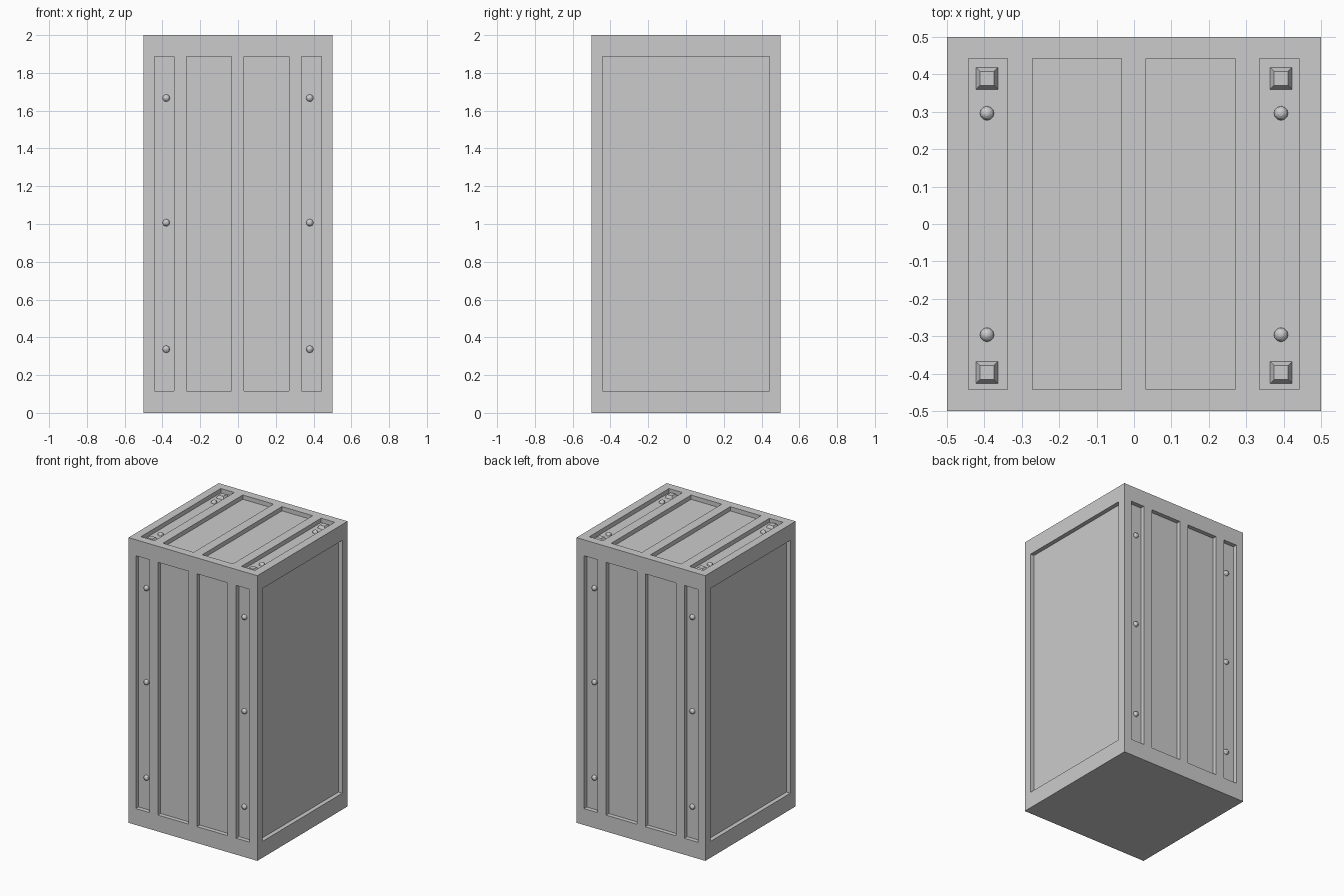
import bpy, bmesh
from mathutils import Matrix, Vector

if "Cube" in bpy.data.objects:
    bpy.data.objects.remove(bpy.data.objects["Cube"])

DEPTH = 0.03
SLOTS = [(-0.443, -0.338), (-0.272, -0.034), (0.032, 0.27), (0.336, 0.441)]
Z0, Z1 = 0.115, 1.888


def add_box(bm, lo, hi):
    lo, hi = Vector(lo), Vector(hi)
    m = Matrix.Translation((lo + hi) / 2) @ Matrix.Diagonal((*(hi - lo), 1))
    bmesh.ops.create_cube(bm, size=1, matrix=m)


def to_object(bm, name):
    me = bpy.data.meshes.new(name)
    bm.to_mesh(me)
    bm.free()
    ob = bpy.data.objects.new(name, me)
    bpy.context.collection.objects.link(ob)
    return ob


# Main block
bm = bmesh.new()
add_box(bm, (-0.5, -0.5, 0), (0.5, 0.5, 2))
block = to_object(bm, "cabinet_body")

# Recess cutters: slots on front, back and top, one wide panel on each side
bm = bmesh.new()
inner, outer = 0.5 - DEPTH, 0.6
for x0, x1 in SLOTS:
    add_box(bm, (x0, -outer, Z0), (x1, -inner, Z1))
    add_box(bm, (x0, inner, Z0), (x1, outer, Z1))
    add_box(bm, (x0, -0.442, 2 - DEPTH), (x1, 0.442, 2.1))
add_box(bm, (inner, -0.442, Z0), (outer, 0.442, Z1))
add_box(bm, (-outer, -0.442, Z0), (-inner, 0.442, Z1))
cutter = to_object(bm, "recess_cutters")
mod = block.modifiers.new("recesses", 'BOOLEAN')
mod.operation = 'DIFFERENCE'
mod.solver = 'EXACT'
mod.object = cutter
bpy.context.view_layer.objects.active = block
block.select_set(True)
bpy.ops.object.modifier_apply(modifier=mod.name)
bpy.data.objects.remove(cutter)

# Round rivets in the outer slots
bm = bmesh.new()
spots = [(sx * 0.38, sy * inner, z) for sx in (-1, 1) for sy in (-1, 1)
         for z in (0.337, 1.007, 1.667)]
spots += [(sx * 0.393, sy * 0.296, 2 - DEPTH) for sx in (-1, 1) for sy in (-1, 1)]
for p in spots:
    bmesh.ops.create_uvsphere(bm, u_segments=12, v_segments=8, radius=0.019,
                              matrix=Matrix.Translation(p))
to_object(bm, "rivets")

# Square tapered studs near the top corners
bm = bmesh.new()
for sx in (-1, 1):
    for y in (-0.397, 0.389):
        m = (Matrix.Translation((sx * 0.393, y, 2 - DEPTH + 0.01))
             @ Matrix.Rotation(0.785398, 4, 'Z'))
        bmesh.ops.create_cone(bm, cap_ends=True, segments=4, radius1=0.0415,
                              radius2=0.026, depth=0.02, matrix=m)
to_object(bm, "corner_studs")
